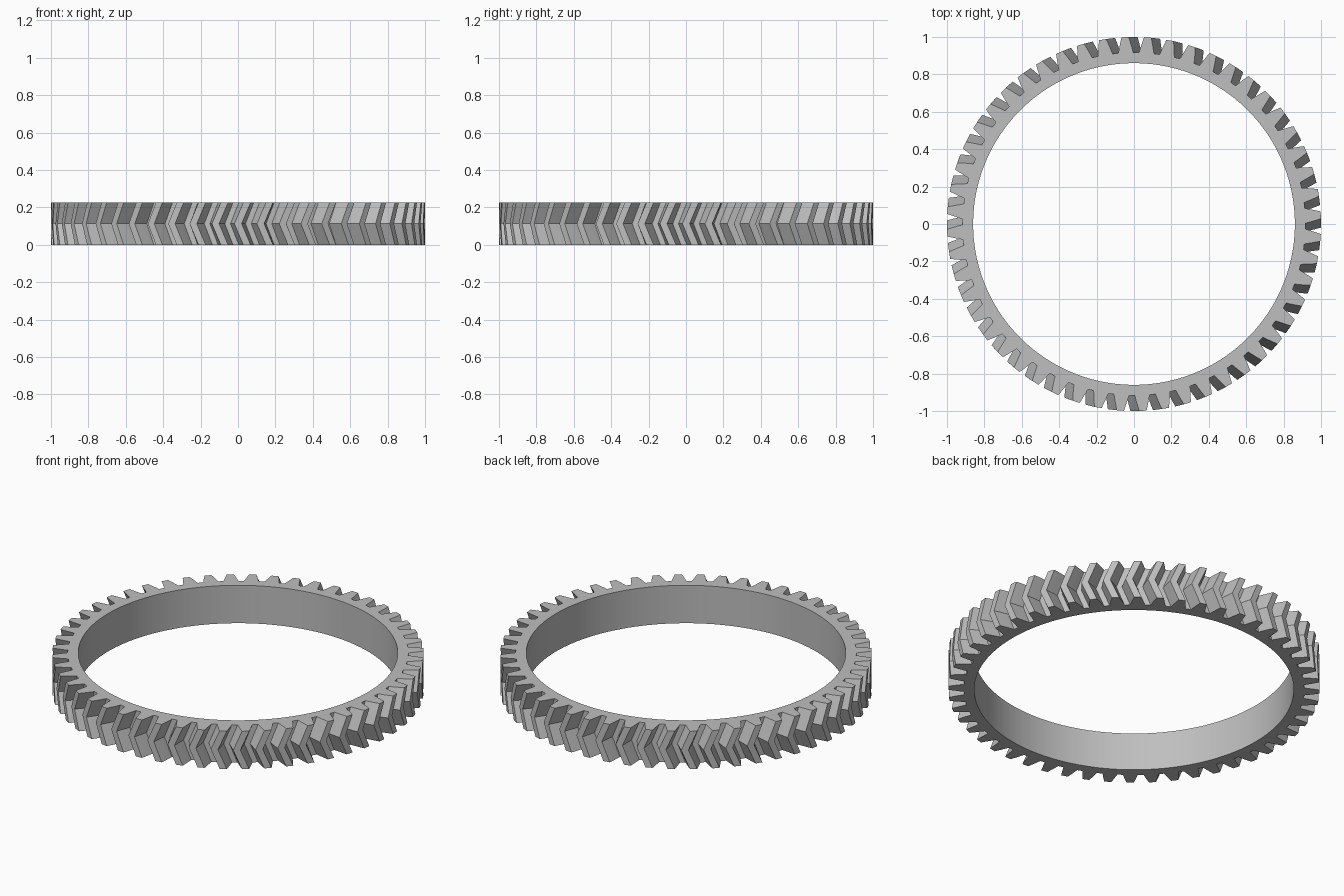
import bpy, bmesh
from math import cos, sin, tau, radians

cube = bpy.data.objects.get("Cube")
if cube:
    bpy.data.objects.remove(cube, do_unlink=True)

TEETH = 52
HEIGHT = 0.225
BORE = 0.86
TWIST = radians(2.75)      # sweep of each half of the chevron
PITCH = tau / TEETH

# Half tooth: radius and half-width as a fraction of the pitch
half_tooth = [(0.917, 0.36), (0.94, 0.305), (0.963, 0.25), (1.0, 0.16)]
tooth = [(r, -w) for r, w in half_tooth] + [(r, w) for r, w in reversed(half_tooth)]
outline = [(r, (i + w) * PITCH) for i in range(TEETH) for r, w in tooth]

bm = bmesh.new()


def ring(points, z, turn):
    return [bm.verts.new((r * cos(a + turn), r * sin(a + turn), z)) for r, a in points]


def bridge(lower, upper):
    n = len(lower)
    for i in range(n):
        j = (i + 1) % n
        bm.faces.new((lower[i], lower[j], upper[j], upper[i]))


# Toothed rim: the middle layer is turned against the two end layers
bottom = ring(outline, 0, TWIST)
middle = ring(outline, HEIGHT / 2, 0)
top = ring(outline, HEIGHT, TWIST)

# Plain bore
bore_points = [(BORE, a) for r, a in outline]
bore_bottom = ring(bore_points, 0, TWIST)
bore_top = ring(bore_points, HEIGHT, TWIST)

loops = [bottom, middle, top, bore_top, bore_bottom]
for lower, upper in zip(loops, loops[1:] + loops[:1]):
    bridge(lower, upper)
bmesh.ops.recalc_face_normals(bm, faces=bm.faces)

mesh = bpy.data.meshes.new("herringbone_ring_gear")
bm.to_mesh(mesh)
bm.free()
gear = bpy.data.objects.new("herringbone_ring_gear", mesh)
bpy.context.collection.objects.link(gear)

# Plain grey metal
grey = bpy.data.materials.new("grey_metal")
grey.use_nodes = True
colour = (0.52, 0.52, 0.52, 1)
grey.diffuse_color = colour
grey.node_tree.nodes["Principled BSDF"].inputs["Base Color"].default_value = colour
mesh.materials.append(grey)

# Smooth bore with crisp tooth edges
bpy.ops.object.select_all(action="DESELECT")
gear.select_set(True)
bpy.context.view_layer.objects.active = gear
bpy.ops.object.shade_smooth_by_angle(angle=radians(25))
